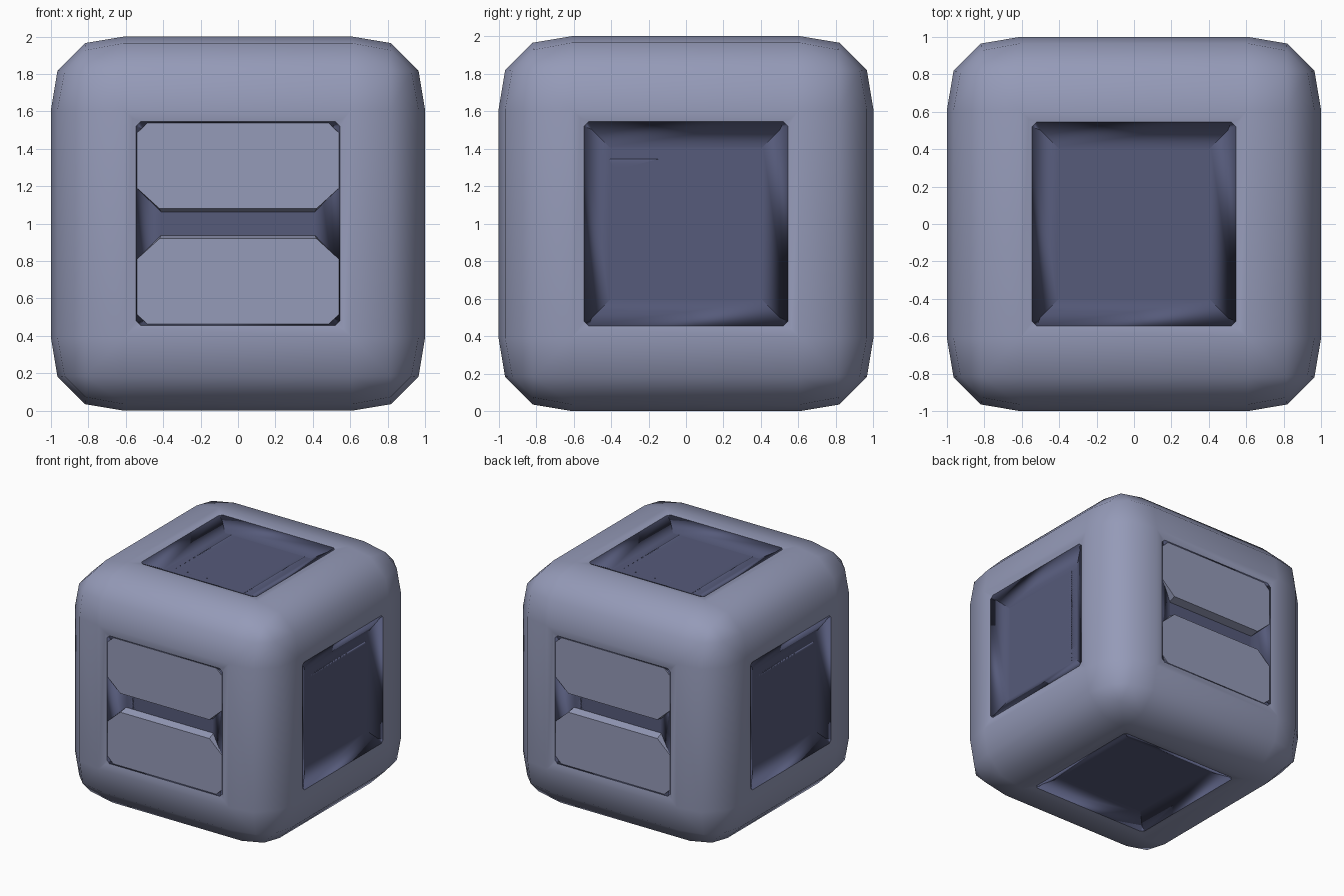
import bpy
import bmesh

default = bpy.data.objects.get("Cube")
if default:
    bpy.data.objects.remove(default, do_unlink=True)


def make_material(name, rgb):
    mat = bpy.data.materials.new(name)
    mat.use_nodes = True
    color = (*rgb, 1.0)
    mat.diffuse_color = color
    for node in mat.node_tree.nodes:
        if node.type == 'BSDF_PRINCIPLED':
            node.inputs["Base Color"].default_value = color
    return mat


shell_mat = make_material("blue_grey", (0.30, 0.325, 0.48))
panel_mat = make_material("dark_slate", (0.092, 0.103, 0.195))


def add_object(name, bm, materials):
    mesh = bpy.data.meshes.new(name)
    bm.to_mesh(mesh)
    bm.free()
    for mat in materials:
        mesh.materials.append(mat)
    obj = bpy.data.objects.new(name, mesh)
    bpy.context.collection.objects.link(obj)
    return obj


def inset(bm, faces, thickness, depth):
    return bmesh.ops.inset_individual(bm, faces=faces, thickness=thickness,
                                      depth=depth, use_even_offset=True)["faces"]


# Rounded cube shell with a dark, shallow dished panel on every side
bm = bmesh.new()
bmesh.ops.create_cube(bm, size=2)
bmesh.ops.bevel(bm, geom=bm.edges[:], offset=0.39, offset_type='OFFSET',
                segments=3, profile=0.574, affect='EDGES')
sides = [f for f in bm.faces if f.calc_area() > 1]
inset(bm, sides, 0.065, -0.012)

# Clip the corners of each opening
corners = list({v for f in bm.faces if f.calc_area() > 1 for v in f.verts})
bmesh.ops.bevel(bm, geom=corners, offset=0.025, offset_type='OFFSET',
                segments=1, affect='VERTICES')

# Dish the panels
panels = [f for f in bm.faces if f.calc_area() > 1]
dark = panels + inset(bm, panels, 0.14, -0.07)
dark += inset(bm, panels, 0.12, 0)
for f in bm.faces:
    f.smooth = True
for f in dark:
    f.material_index = 1
for e in bm.edges:
    if len({f.material_index for f in e.link_faces}) > 1:
        e.smooth = False
bmesh.ops.translate(bm, verts=bm.verts[:], vec=(0, 0, 1))
add_object("shell", bm, [shell_mat, panel_mat])


# Shutter plates: half outlines as (x, height from the middle)
FRONT = [(0.42, 0.08), (0.54, 0.19), (0.54, 0.485), (0.485, 0.537)]
REAR = [(0.41, 0.058), (0.543, 0.19), (0.543, 0.487), (0.487, 0.54)]


def add_shutter(name, y_sign, z_sign):
    bm = bmesh.new()
    rings = []
    for half, y in ((FRONT, 0.986), (REAR, 0.90)):
        outline = half + [(-x, z) for x, z in reversed(half)]
        rings.append([bm.verts.new((x, y_sign * y, 1 + z_sign * z))
                      for x, z in outline])
    front, rear = rings
    bm.faces.new(front)
    bm.faces.new(rear)
    for i in range(len(front)):
        j = (i + 1) % len(front)
        bm.faces.new((front[i], front[j], rear[j], rear[i]))
    bmesh.ops.recalc_face_normals(bm, faces=bm.faces[:])
    add_object(name, bm, [shell_mat])


for side, y_sign in (("front", -1), ("back", 1)):
    for level, z_sign in (("upper", 1), ("lower", -1)):
        add_shutter(f"{side}_{level}_shutter", y_sign, z_sign)
